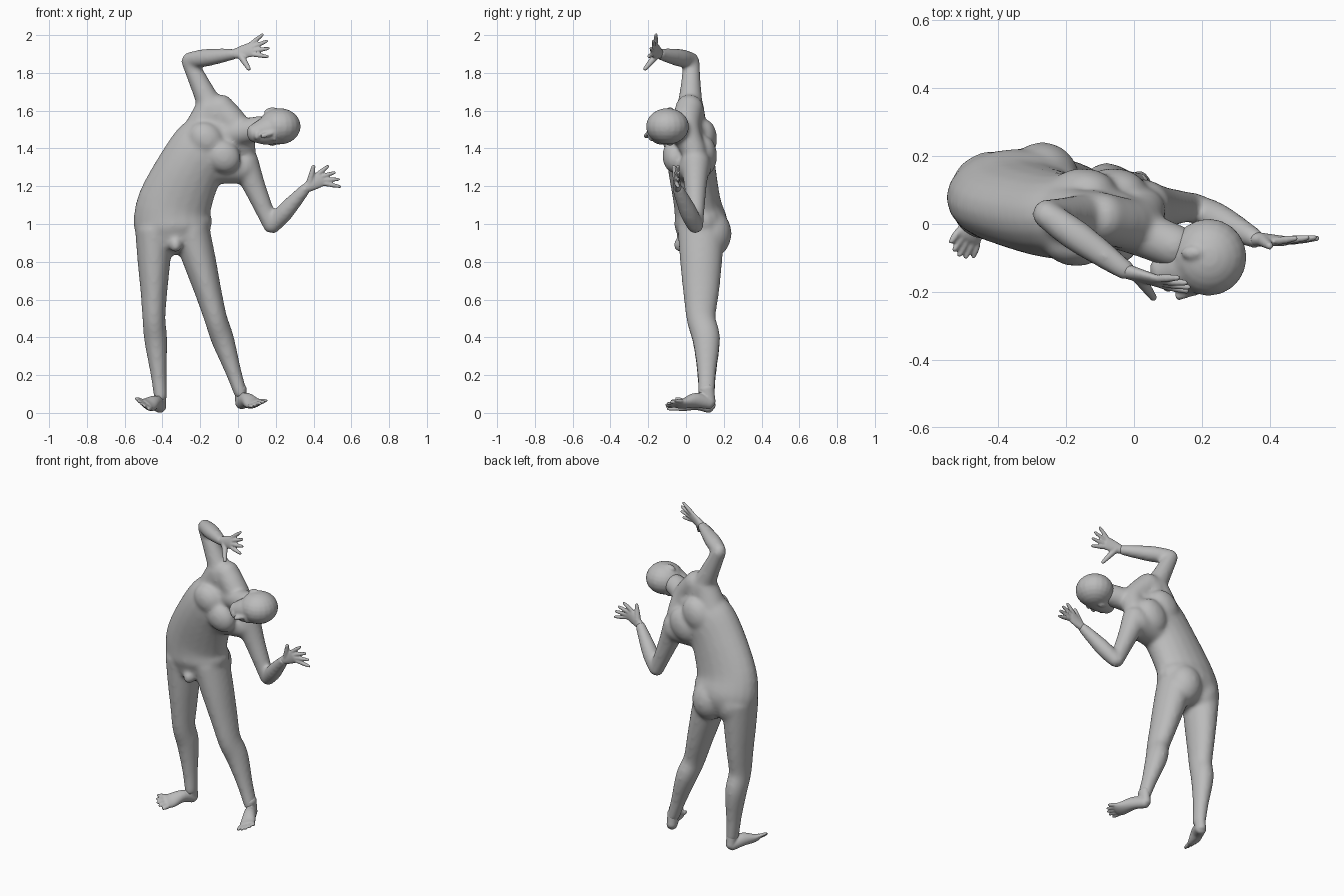
import bpy, bmesh, math
from mathutils import Vector, Matrix

cube = bpy.data.objects.get("Cube")
if cube:
    bpy.data.objects.remove(cube, do_unlink=True)

SIDES = 20
ACROSS = Vector((1, 0, 0))
UPWARD = Vector((0, 0, 1))
skin = bmesh.new()

# Plain grey surface
grey = bpy.data.materials.new("plain_grey")
grey.use_nodes = True
colour = (0.5, 0.5, 0.5, 1)
grey.diffuse_color = colour
grey.node_tree.nodes["Principled BSDF"].inputs["Base Color"].default_value = colour


def smooth_blend(before, start, end, after, t):
    """Cubic curve from start to end whose slope follows the neighbours."""
    leave, arrive = (end - before) / 2, (after - start) / 2
    ease = t * t * (3 - 2 * t)
    return (start + (end - start) * ease
            + leave * t * (1 - t) ** 2 - arrive * t * t * (1 - t))


def ellipse_ring(centre, wide, deep):
    turns = [math.tau * k / SIDES for k in range(SIDES)]
    return [skin.verts.new(centre + wide * math.cos(t) + deep * math.sin(t)) for t in turns]


def limb(stations, side=ACROSS, steps=4):
    """Loft of elliptical sections (centre, half width, half depth) with rounded ends."""
    centres = [Vector(station[0]) for station in stations]
    sizes = [Vector((station[1], station[-1])) for station in stations]
    last = len(stations) - 1
    path = []
    for i in range(last):
        picks = [max(i - 1, 0), i, i + 1, min(i + 2, last)]
        for k in range(steps):
            path.append([smooth_blend(*[row[p] for p in picks], k / steps)
                         for row in (centres, sizes)])
    path.append([centres[last], sizes[last]])

    rings = []
    end = len(path) - 1
    for i, (centre, size) in enumerate(path):
        along = (path[min(i + 1, end)][0] - path[max(i - 1, 0)][0]).normalized()
        wide = (side - along * side.dot(along)).normalized()
        deep = along.cross(wide)
        # Dome the first and last sections
        bends = [0]
        if i == 0:
            bends = [-80, -55, -30, 0]
        elif i == end:
            bends = [0, 30, 55, 80]
        for bend in map(math.radians, bends):
            shrink = math.cos(bend)
            rings.append(ellipse_ring(centre + along * min(size) * 0.75 * math.sin(bend),
                                      wide * size.x * shrink, deep * size.y * shrink))
    for low, high in zip(rings, rings[1:]):
        for k in range(SIDES):
            following = (k + 1) % SIDES
            skin.faces.new((low[k], low[following], high[following], high[k]))
    skin.faces.new(rings[0][::-1])
    skin.faces.new(rings[-1])


def blob(centre, size, tilt=0):
    """Ellipsoid muscle or feature, tilted about the y axis."""
    place = (Matrix.Translation(centre) @ Matrix.Rotation(tilt, 4, 'Y')
             @ Matrix.Diagonal((*size, 1)))
    bmesh.ops.create_uvsphere(skin, u_segments=SIDES, v_segments=12, radius=1, matrix=place)


def fan(knuckles, side, reach, count, spread, thickness):
    """Row of fingers or toes, opened outwards, the middle ones longest."""
    gap = 0.02
    for i in range(count):
        k = i - (count - 1) / 2
        base = knuckles + side * k * gap
        tip = base + reach * (1 - k * k / 12) + side * k * spread
        limb([(base, thickness), (base.lerp(tip, 0.5), thickness), (tip, thickness * 0.7)],
             side=side, steps=2)


def arm(shoulder, elbow, wrist, side):
    """Upper arm tapering to the elbow, then a forearm swelling and thinning to the wrist."""
    shoulder, elbow, wrist = map(Vector, (shoulder, elbow, wrist))
    for start, end, widths in ((shoulder, elbow, (.08, .062, .051, .042)),
                               (elbow, wrist, (.041, .048, .041, .03))):
        share = len(widths) - 1
        limb([(start.lerp(end, i / share), width) for i, width in enumerate(widths)],
             side=Vector(side))


def hand(wrist, knuckles, side, reach, thumb_tip):
    """Flat palm, four fingers and a thumb; side points to the thumb's edge."""
    wrist, knuckles, thumb_tip = map(Vector, (wrist, knuckles, thumb_tip))
    side = Vector(side).normalized()
    limb([(wrist, .026, .022), (wrist.lerp(knuckles, .5), .036, .018),
          (knuckles, .042, .015)], side=side)
    fan(knuckles, side, Vector(reach), count=4, spread=.022, thickness=.012)
    root = wrist.lerp(knuckles, .3) + side * .01
    limb([(root, .02), (root.lerp(thumb_tip, .5), .016), (thumb_tip, .011)], side=side)


def leg(hip, knee, ankle):
    """Thigh, and a calf bowed to the back."""
    hip, knee, ankle = map(Vector, (hip, knee, ankle))
    bow = Vector((0, .02, 0))
    limb([(hip, .1, .125), (hip.lerp(knee, .36), .087, .112),
          (hip.lerp(knee, .7), .071, .096), (knee, .061, .078),
          (knee.lerp(ankle, .27) + bow, .061, .074),
          (knee.lerp(ankle, .7) + bow / 2, .043, .051), (ankle, .035, .045)])


def foot(ankle, ball, side, reach):
    """Ankle, heel, sole and toes; side points to the little toe."""
    ankle, ball = Vector(ankle), Vector(ball)
    side = Vector(side).normalized()
    heel = ankle + Vector((0, .015, -.048))
    limb([(ankle + UPWARD * .03, .031, .041), (heel, .03, .034)])
    limb([(heel, .032, .034), (heel.lerp(ball, .4) + UPWARD * .016, .036, .04),
          (heel.lerp(ball, .8), .046, .026), (ball, .047, .018)], side=side)
    fan(ball, side, Vector(reach), count=5, spread=.004, thickness=.011)


def fuse(name, voxel, softness):
    """Merge the parts made so far into one smooth skin."""
    bmesh.ops.recalc_face_normals(skin, faces=skin.faces)
    mesh = bpy.data.meshes.new(name)
    skin.to_mesh(mesh)
    skin.clear()
    mesh.materials.append(grey)
    part = bpy.data.objects.new(name, mesh)
    bpy.context.collection.objects.link(part)
    remesh = part.modifiers.new("fuse", 'REMESH')
    remesh.mode = 'VOXEL'
    remesh.voxel_size = voxel
    remesh.use_smooth_shade = True
    soften = part.modifiers.new("soften", 'SMOOTH')
    soften.factor = 0.5
    soften.iterations = softness


# Torso, leaning to its left
limb([((-.34, .08, .93), .185, .125), ((-.345, .08, 1), .208, .142),
      ((-.335, .06, 1.11), .197, .125), ((-.25, .03, 1.3), .175, .126),
      ((-.165, .02, 1.41), .175, .125), ((-.08, .02, 1.49), .13, .09)])
# Left side below the shoulder, right side below the raised arm
limb([((-.14, .03, 1.3), .09, .1), ((.035, .05, 1.3), .085)], side=UPWARD)
limb([((-.23, .03, 1.44), .09), ((-.145, .02, 1.62), .075)])
# Neck muscles running to both shoulders
limb([((-.1, .02, 1.62), .075), ((0, 0, 1.5), .075), ((.03, .045, 1.38), .065)])
# Buttocks
blob((-.42, .11, .95), (.105, .105, .13))
blob((-.27, .13, .95), (.11, .112, .13))
# Chest muscles and shoulder blades
for x, z in ((-.17, 1.45), (-.08, 1.36)):
    blob((x, -.06, z), (.1, .065, .085), .7)
    blob((x + .02, .1, z), (.09, .065, .11), .6)
# Groin
blob((-.33, -.03, .89), (.035, .035, .04))
# Right shoulder
blob((-.12, .02, 1.58), (.085, .08, .12), -.4)
# Neck
limb([((-.05, .01, 1.48), .085), ((.03, -.03, 1.49), .07), ((.13, -.07, 1.51), .065)],
     side=UPWARD)

# Right arm, bent over the head, and left arm, bent up and out
right_wrist = (-.02, -.14, 1.9)
left_wrist = (.36, -.045, 1.19)
arm((-.12, .02, 1.57), (-.262, .03, 1.868), right_wrist, side=UPWARD)
arm((.03, .05, 1.33), (.178, .05, .985), left_wrist, side=ACROSS)
# Legs, standing apart
right_ankle = (-.41, .108, .08)
left_ankle = (.015, .108, .1)
leg((-.445, .08, .97), (-.445, .08, .5), right_ankle)
leg((-.25, .08, .97), (-.118, .08, .5), left_ankle)
fuse("trunk_and_limbs", voxel=.01, softness=16)

# Skull and jaw
blob((.22, -.098, 1.517), (.112, .114, .096))
limb([((.21, -.115, 1.51), .086, .094), ((.14, -.13, 1.49), .073, .074),
      ((.085, -.14, 1.48), .05)], side=UPWARD)
# Nose, brow and lips
limb([((.185, -.2, 1.483), .01), ((.13, -.212, 1.465), .014)], side=UPWARD)
blob((.195, -.185, 1.49), (.014, .022, .055))
blob((.1, -.184, 1.47), (.014, .018, .026))
# Ears
for z, lean in ((1.602, -.3), (1.43, .3)):
    blob((.17, -.085, z), (.033, .02, .014), lean)
fuse("head", voxel=.007, softness=6)

# Hands with spread fingers
hand(right_wrist, knuckles=(.075, -.17, 1.925), side=(.2, -.3, -.9),
     reach=(.085, -.01, .025), thumb_tip=(.058, -.218, 1.82))
hand(left_wrist, knuckles=(.44, -.05, 1.24), side=(-.5, 0, .85),
     reach=(.085, .01, .015), thumb_tip=(.4, -.065, 1.305))
fuse("hands", voxel=.005, softness=6)

# Feet, the outer edges raised
foot(right_ankle, ball=(-.49, -.04, .045), side=(-.55, .35, .45), reach=(-.025, -.052, .005))
foot(left_ankle, ball=(.095, -.045, .05), side=(.55, .35, .22), reach=(.025, -.052, 0))
fuse("feet", voxel=.005, softness=6)
